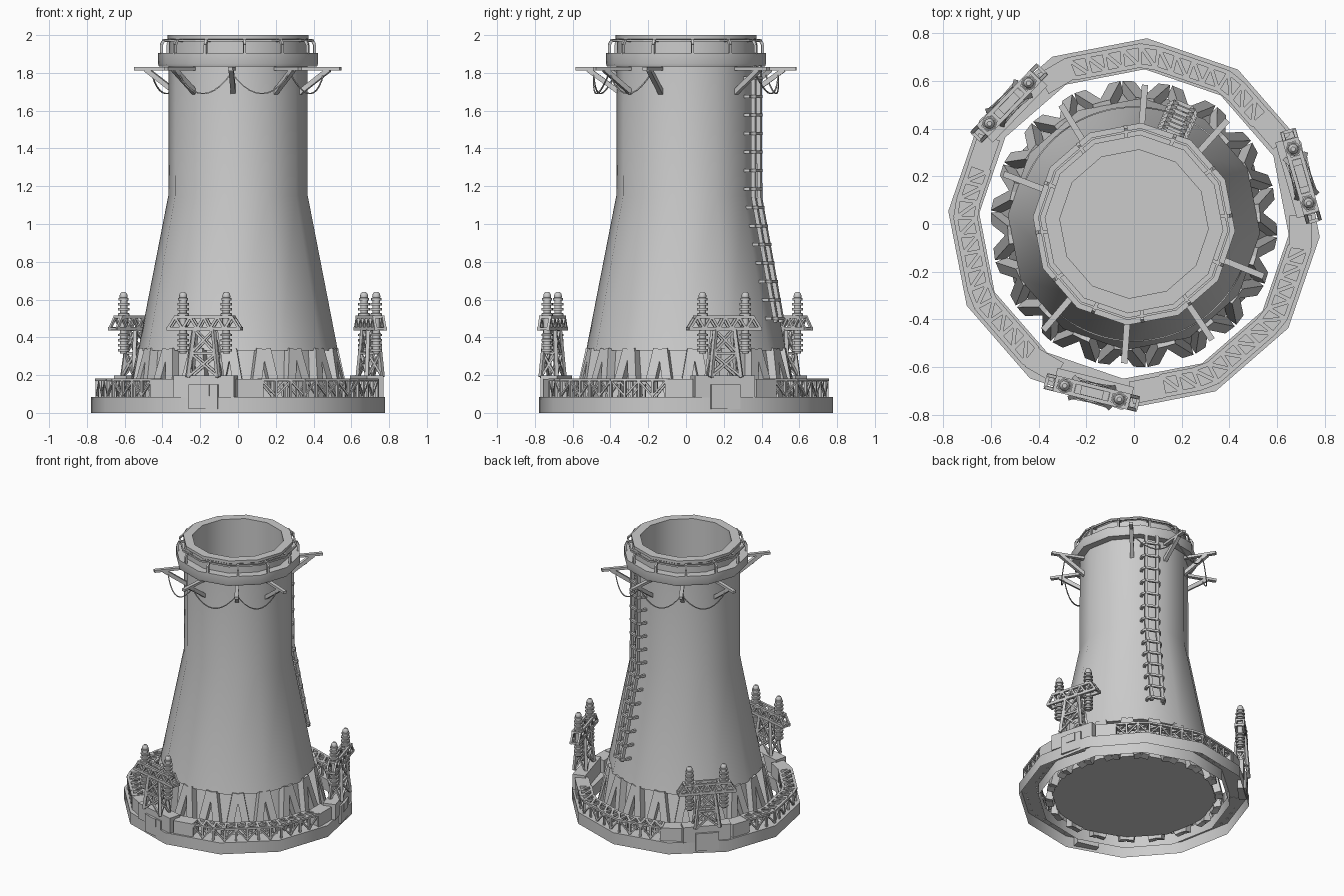
import bpy, bmesh
from math import sin, cos, radians, pi
from mathutils import Vector, Matrix

if "Cube" in bpy.data.objects:
    bpy.data.objects.remove(bpy.data.objects["Cube"])

STATIONS = (16, 136, 256)
TURN = -4  # rotation of the twelve-sided rings


def P(r, a, z):
    """Polar point, angle in degrees."""
    return Vector((r * cos(radians(a)), r * sin(radians(a)), z))


def L(a, t, r, z):
    """Point at radius r in direction a, moved sideways by t."""
    return P(r, a, z) + Vector((-sin(radians(a)), cos(radians(a)), 0)) * t


def flat(r, a):
    """Radius of a point following the straight sides of a twelve-sided ring."""
    return r * cos(pi / 12) / cos(radians((a - TURN) % 30 - 15))


def finish(name, bm, smooth=None):
    bmesh.ops.remove_doubles(bm, verts=bm.verts, dist=1e-6)
    bmesh.ops.recalc_face_normals(bm, faces=bm.faces)
    me = bpy.data.meshes.new(name)
    bm.to_mesh(me)
    bm.free()
    ob = bpy.data.objects.new(name, me)
    bpy.context.collection.objects.link(ob)
    if smooth:
        bpy.ops.object.select_all(action='DESELECT')
        ob.select_set(True)
        bpy.context.view_layer.objects.active = ob
        bpy.ops.object.shade_smooth_by_angle(angle=radians(smooth))
    return ob


def beam(bm, p, q, w, h=None, side=None):
    """Square bar from p to q; side is the direction of the width w."""
    h = h or w
    d = (q - p).normalized()
    x = Vector(side) if side else d.cross(Vector((0, 0, 1)))
    x = x - d * x.dot(d)
    if x.length < 1e-4:
        m = (p + q) / 2
        x = Vector((-m.y, m.x, 0))
    x.normalize()
    y = d.cross(x)
    m = Matrix((x * w, y * h, q - p)).transposed().to_4x4()
    m.translation = (p + q) / 2
    bmesh.ops.create_cube(bm, size=1, matrix=m)


def path(bm, pts, w):
    for p, q in zip(pts, pts[1:]):
        beam(bm, p, q, w)


def lathe(bm, profile, n, start=TURN, centre=(0, 0), closed=True):
    """Revolve a (radius, z) profile in n straight steps."""
    rings = [[bm.verts.new(P(r, start + 360 * i / n, z) + Vector((*centre, 0)))
              for r, z in profile] for i in range(n)]
    m = len(profile)
    for i in range(n):
        u, v = rings[i], rings[(i + 1) % n]
        for j in range(m if closed else m - 1):
            k = (j + 1) % m
            if profile[j][0] == 0:
                bm.faces.new((u[j], u[k], v[k]))
            elif profile[k][0] == 0:
                bm.faces.new((u[j], v[j], u[k]))
            else:
                bm.faces.new((u[j], u[k], v[k], v[j]))


def tower_r(z):
    return 0.37 if z > 1.15 else 0.37 + (1.15 - z) * 0.16 / 0.82


# Tower shell: inner drum behind the columns, flared wall, hollow top
bm = bmesh.new()
lathe(bm, [(0, 0.03), (0.56, 0.03), (0.495, 0.33), (0.53, 0.33), (0.37, 1.15), (0.367, 1.975),
           (0.375, 1.98), (0.375, 2.0), (0.312, 2.0), (0.312, 1.5), (0, 1.5)], 12, closed=False)
finish("tower_shell", bm, 35)

# Collar platform
bm = bmesh.new()
lathe(bm, [(0.36, 1.835), (0.42, 1.835), (0.425, 1.85), (0.425, 1.905), (0.36, 1.905)], 12)
finish("collar", bm, 35)

# Rim railing with hooked posts
bm = bmesh.new()
lathe(bm, [(0.393, 1.966), (0.403, 1.966), (0.403, 1.978), (0.393, 1.978)], 12)
for i in range(12):
    a = 5 + 30 * i
    path(bm, [P(0.36, a, 1.972), P(0.395, a, 1.972), P(0.407, a, 1.95), P(0.407, a, 1.9)], 0.015)
finish("rim_railing", bm)

# Bracket arms with struts
ARMS = (48, 85.5, 121.5, 159, 229.5, 266, 304, 338)
bm = bmesh.new()
for a in ARMS:
    beam(bm, P(0.35, a, 1.822), P(0.585, a, 1.822), 0.026, 0.018)
    beam(bm, P(0.35, a, 1.695), P(0.52, a, 1.818), 0.026)
finish("bracket_arms", bm)

# Sagging cables between neighbouring arms
bm = bmesh.new()
for a, b in zip(ARMS, ARMS[1:]):
    if b - a < 45:
        path(bm, [P(0.49, a + (b - a) * t / 10, 1.80 - 0.44 * (t / 10) * (1 - t / 10))
                  for t in range(11)], 0.006)
finish("cables", bm)

# Ladder following the wall
bm = bmesh.new()
A = 67
for s in (-0.038, 0.038):
    path(bm, [L(A, s, tower_r(z) + 0.035, z) for z in (0.48, 0.82, 1.14, 1.84)], 0.022)
for i in range(14):
    z = 0.5 + 0.098 * i
    r = tower_r(z) - 0.01
    path(bm, [L(A, -0.06, r - 0.03, z), L(A, -0.06, r + 0.035, z), L(A, -0.04, r + 0.055, z),
              L(A, 0.04, r + 0.055, z), L(A, 0.06, r + 0.035, z), L(A, 0.06, r - 0.03, z)], 0.016)
finish("ladder", bm)

# Slanted support columns in pairs
bm = bmesh.new()
for i in range(18):
    c = 20 * i + 5
    for s in (-1, 1):
        p, q = P(0.575, c + 7.5 * s, 0.013), P(0.505, c + 1.5 * s, 0.335)
        beam(bm, p, q, 0.05, 0.05, side=(-sin(radians(c)), cos(radians(c)), 0))
finish("support_columns", bm)

# Foundation ring, open underneath
bm = bmesh.new()
lathe(bm, [(0.65, 0), (0.65, 0.085), (0.78, 0.085), (0.78, 0)], 12, closed=False)
finish("foundation_ring", bm, 35)

# Box truss on the ring between the stations
bm = bmesh.new()
N = 12
for st in STATIONS:
    angs = [st + 24 + 72 * i / N for i in range(N + 1)]
    inn = [(flat(0.67, a), a) for a in angs]
    out = [(flat(0.755, a), a) for a in angs]
    for i in range(N + 1):
        for c in (inn, out):
            beam(bm, P(*c[i], 0.08), P(*c[i], 0.18), 0.013)
            if i < N:
                beam(bm, P(*c[i], 0.175), P(*c[i + 1], 0.175), 0.018, 0.014)
                lo, hi = (0.09, 0.17) if i % 2 else (0.17, 0.09)
                beam(bm, P(*c[i], lo), P(*c[i + 1], hi), 0.01)
        beam(bm, P(*inn[i], 0.175), P(*out[i], 0.175), 0.016)
        if i < N:
            beam(bm, P(*inn[i], 0.175), P(*out[i + 1], 0.175), 0.016)
finish("ring_truss", bm)

for n, st in enumerate(STATIONS, 1):
    # Solid plinth: centre block, flanking blocks, small front box
    bm = bmesh.new()
    beam(bm, L(st, -0.165, 0.708, 0.14), L(st, 0.165, 0.708, 0.14), 0.09, 0.115)
    for s in (-1, 1):
        a, b = st + 13 * s, st + 24 * s
        beam(bm, P(flat(0.717, a), a, 0.13), P(flat(0.717, b), b, 0.13), 0.095, 0.1)
    beam(bm, L(st, -0.08, 0.735, 0.085), L(st, 0.08, 0.735, 0.085), 0.06, 0.13)
    beam(bm, L(st, -0.035, 0.745, 0.12), L(st, 0.035, 0.745, 0.12), 0.05, 0.06)
    finish(f"station_plinth_{n}", bm)

    # Lattice pylon and crossarm truss
    bm = bmesh.new()
    C = 0.728
    D = 0.026

    def leg(sx, sy, f):
        return L(st, sx * (0.083 - 0.03 * f), C + sy * (0.042 - 0.018 * f), 0.19 + 0.25 * f)
    corners = [(-1, -1), (1, -1), (1, 1), (-1, 1)]
    for k in range(4):
        c, d = corners[k], corners[(k + 1) % 4]
        beam(bm, leg(*c, 0), leg(*c, 1), 0.02)
        for f in (0.0, 0.5):
            beam(bm, leg(*c, f), leg(*d, f + 0.5), 0.012)
            beam(bm, leg(*d, f), leg(*c, f + 0.5), 0.012)
            beam(bm, leg(*c, f + 0.5), leg(*d, f + 0.5), 0.014)
    for y in (-D, D):
        beam(bm, L(st, -0.2, C + y, 0.445), L(st, 0.2, C + y, 0.445), 0.016, 0.02)
        beam(bm, L(st, -0.16, C + y, 0.508), L(st, 0.16, C + y, 0.508), 0.016, 0.016)
        for s in (-1, 1):
            zig = [(0.195, 0.445), (0.155, 0.508), (0.115, 0.445), (0.075, 0.508),
                   (0.035, 0.445), (0, 0.508)]
            path(bm, [L(st, s * t, C + y, z) for t, z in zig], 0.013)
    for t, z in ((0.195, 0.445), (0.065, 0.445), (0.155, 0.508), (0.08, 0.508)):
        for s in (-t, t):
            beam(bm, L(st, s, C - D, z), L(st, s, C + D, z), 0.014)
    finish(f"station_pylon_{n}", bm)

    # Ribbed insulators through the crossarm
    bm = bmesh.new()
    for t in (-0.118, 0.118):
        prof = [(0, 0.315), (0.018, 0.315)]
        for z in (0.325, 0.352, 0.379, 0.406, 0.515, 0.542, 0.569, 0.596):
            rr = 0.031 if z < 0.59 else 0.027
            prof += [(0.02, z), (rr, z), (rr, z + 0.012), (0.02, z + 0.014)]
        prof += [(0.022, 0.618), (0.018, 0.632), (0.01, 0.64), (0, 0.64)]
        c = L(st, t, C, 0)
        lathe(bm, prof, 10, centre=(c.x, c.y), closed=False)
    finish(f"station_insulators_{n}", bm, 40)
